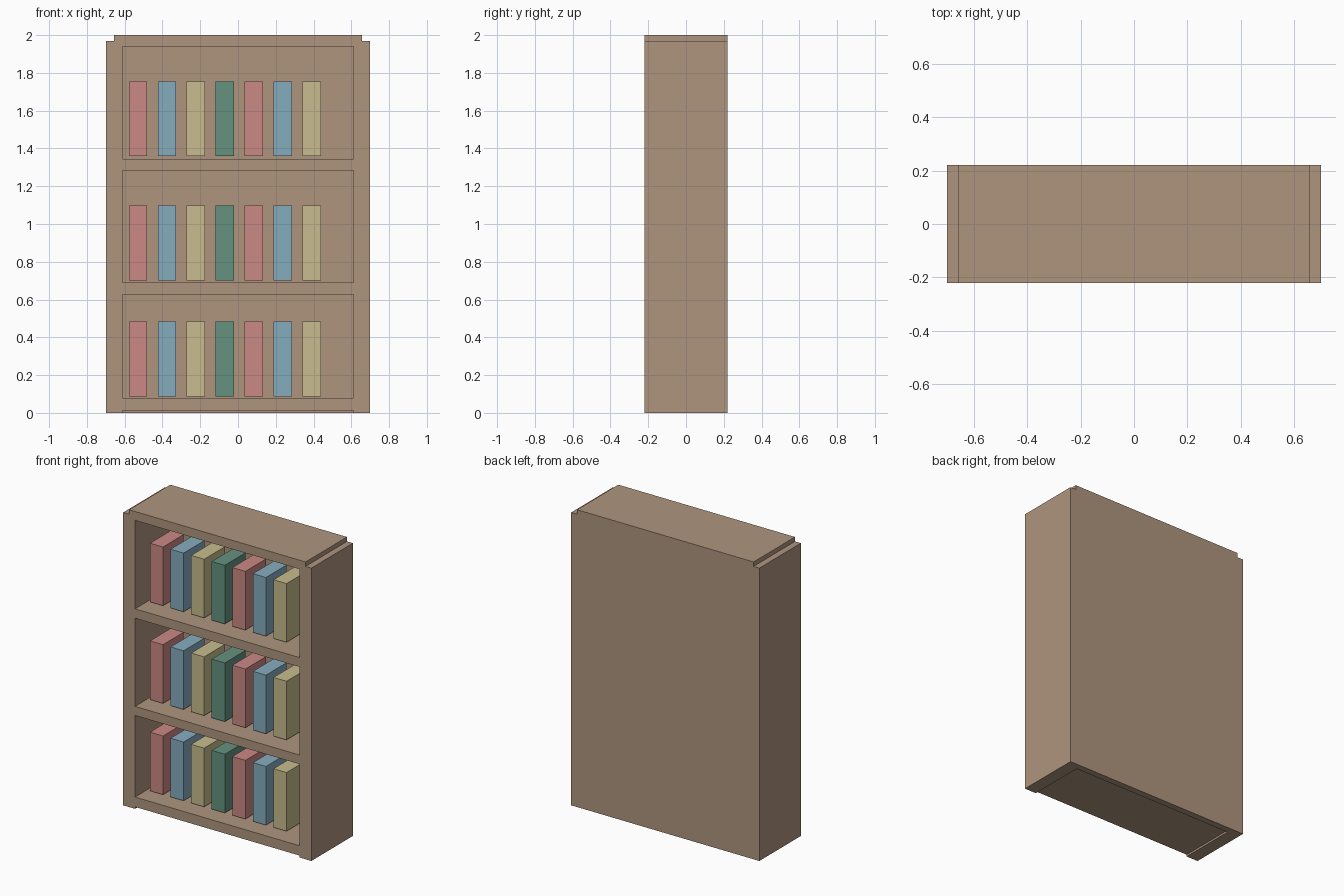
import bpy

if "Cube" in bpy.data.objects:
    bpy.data.objects.remove(bpy.data.objects["Cube"])


def make_material(name, rgb):
    """Flat colour from 0-255 sRGB values, stored as linear."""
    lin = [((c / 255 + 0.055) / 1.055) ** 2.4 for c in rgb]
    mat = bpy.data.materials.new(name)
    mat.diffuse_color = (*lin, 1.0)
    mat.use_nodes = True
    mat.node_tree.nodes["Principled BSDF"].inputs["Base Color"].default_value = mat.diffuse_color
    return mat


def box(name, x, y, z, mat):
    """Box spanning the (min, max) ranges x, y and z."""
    bpy.ops.mesh.primitive_cube_add(size=1)
    ob = bpy.context.object
    ob.name = name
    for v in ob.data.vertices:
        v.co = [r[0] if c < 0 else r[1] for c, r in zip(v.co, (x, y, z))]
    ob.data.materials.append(mat)
    return ob


wood = make_material("brown wood", (175, 149, 127))
pink = make_material("dusty pink", (203, 137, 133))
blue = make_material("soft blue", (134, 172, 190))
yellow = make_material("pale yellow", (200, 188, 142))
green = make_material("sea green", (101, 146, 129))

W, D = 0.70, 0.22          # half width, half depth
INNER = 0.612              # half width of the opening
BACK = 0.175               # front of the back panel

# Case: sides, top board and back panel
box("left_side", (-W, -INNER), (-D, D), (0, 1.97), wood)
box("right_side", (INNER, W), (-D, D), (0, 1.97), wood)
box("top_board", (-0.657, 0.657), (-D, D), (1.94, 2.0), wood)
box("back_panel", (-INNER, INNER), (BACK, D), (0, 1.94), wood)

# Shelves, each with a row of books
book_colours = [pink, blue, yellow, green]
for row, (low, high) in enumerate([(0.013, 0.079), (0.628, 0.689), (1.282, 1.345)]):
    box(f"shelf_{row + 1}", (-INNER, INNER), (-D, BACK), (low, high), wood)
    base = (0.088, 0.702, 1.359)[row]
    for i in range(7):
        x = -0.578 + 0.1532 * i
        box(f"book_{row + 1}_{i + 1}", (x, x + 0.097), (-0.11, 0.11),
            (base, base + 0.395), book_colours[i % 4])
